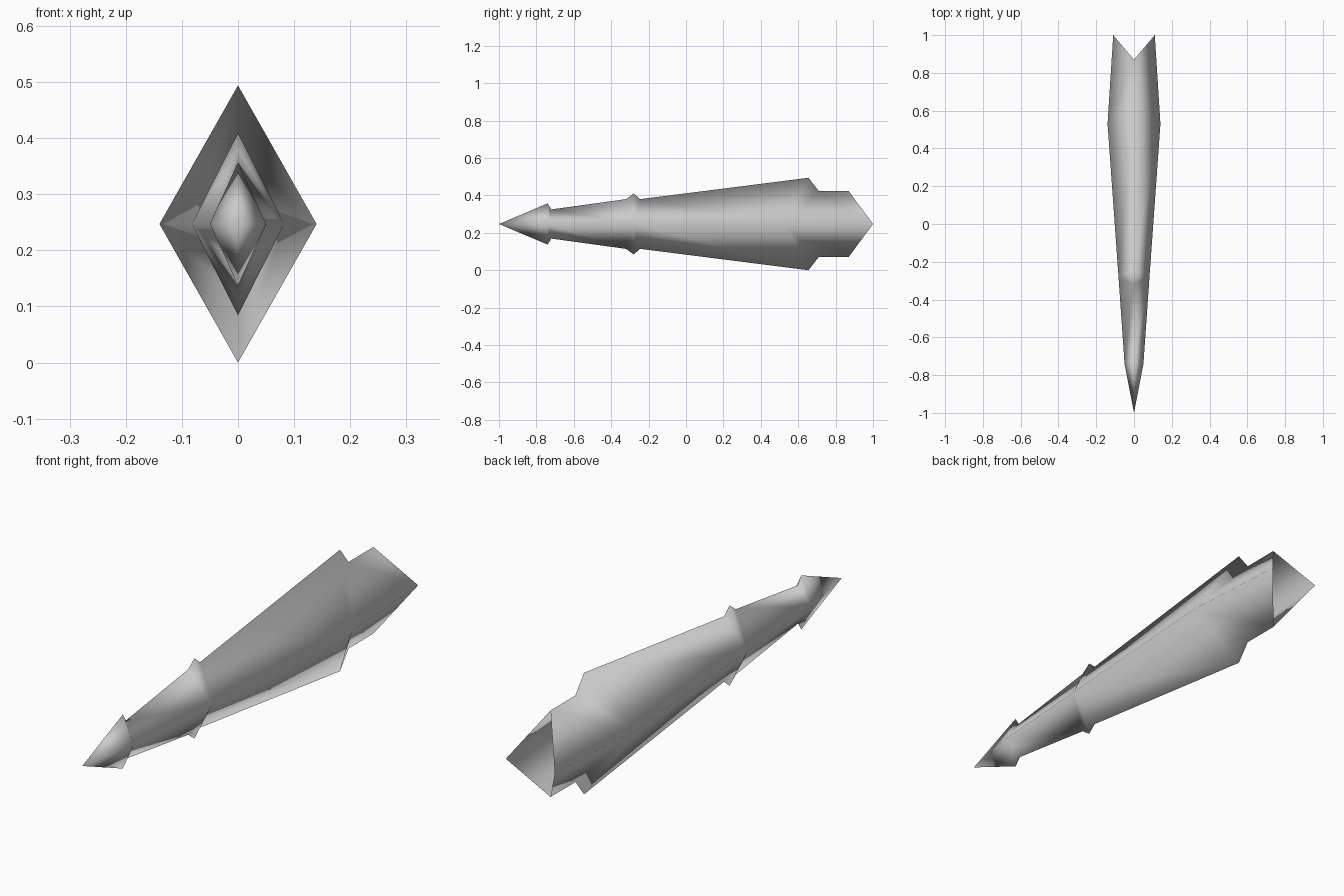
import bpy, bmesh

cube = bpy.data.objects.get("Cube")
if cube:
    bpy.data.objects.remove(cube, do_unlink=True)

MID = 0.247  # height of the long axis

# Material
grey = bpy.data.materials.new("plain_grey")
grey.use_nodes = True
colour = (0.6, 0.6, 0.6, 1)
grey.diffuse_color = colour
grey.node_tree.nodes["Principled BSDF"].inputs["Base Color"].default_value = colour

# Each diamond section: (ridge y, ridge half height, side y, side half width)
sections = [
    (-0.74, 0.11, -0.74, 0.05),     # back of the nose
    (-0.72, 0.078, -0.74, 0.05),    # neck
    (-0.32, 0.133, -0.28, 0.082),   # collar start
    (-0.28, 0.163, -0.28, 0.082),   # collar crest
    (-0.245, 0.133, -0.28, 0.082),  # collar end
    (0.655, 0.247, 0.53, 0.14),     # widest shoulder
    (0.71, 0.176, 0.53, 0.14),      # step down
    (0.87, 0.176, 1.0, 0.11),       # notched open tail
]

# Hull: a diamond tube closed at the nose and open at the tail
bm = bmesh.new()
tip = bm.verts.new((0, -1, MID))
previous = None
for ridge_y, height, side_y, width in sections:
    ring = [bm.verts.new(p) for p in (
        (0, ridge_y, MID + height), (width, side_y, MID),
        (0, ridge_y, MID - height), (-width, side_y, MID))]
    for i in range(4):
        j = (i + 1) % 4
        if previous:
            bm.faces.new((previous[i], previous[j], ring[j], ring[i]))
        else:
            bm.faces.new((tip, ring[j], ring[i]))
    previous = ring

# Sections that share side corners meet there in a point
bmesh.ops.remove_doubles(bm, verts=bm.verts[:], dist=0.0005)
bmesh.ops.recalc_face_normals(bm, faces=bm.faces[:])
for face in bm.faces:
    face.smooth = True

mesh = bpy.data.meshes.new("hull")
bm.to_mesh(mesh)
bm.free()
mesh.materials.append(grey)
hull = bpy.data.objects.new("hull", mesh)
bpy.context.collection.objects.link(hull)
